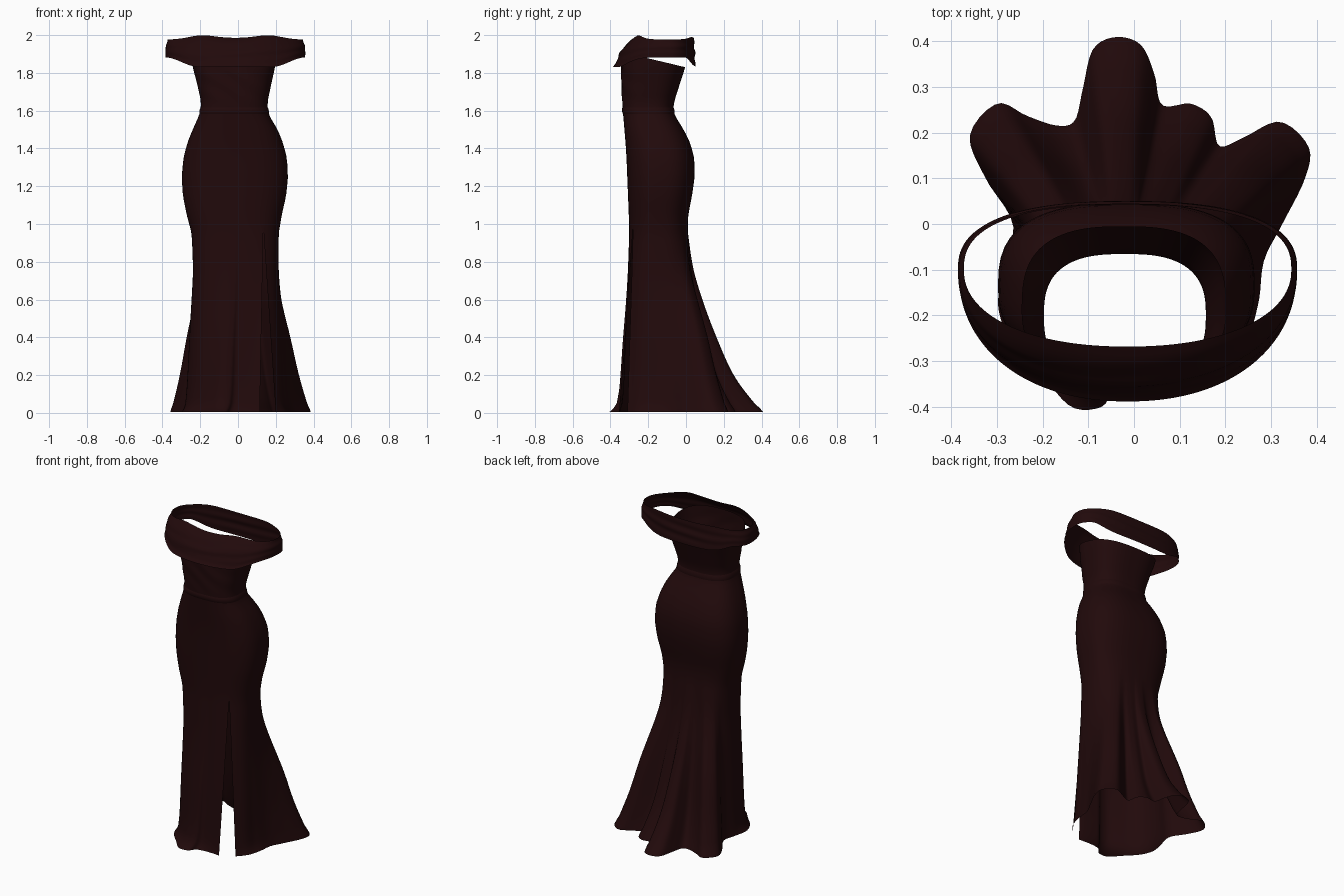
import bpy, bmesh, math
from mathutils import Vector

if "Cube" in bpy.data.objects:
    bpy.data.objects.remove(bpy.data.objects["Cube"])

mat = bpy.data.materials.new("dark maroon fabric")
mat.diffuse_color = (0.0155, 0.0029, 0.0033, 1)
mat.use_nodes = True
mat.node_tree.nodes["Principled BSDF"].inputs["Base Color"].default_value = mat.diffuse_color

N = 144            # columns around the dress
CX, CY = -0.015, -0.145


def hermite(p0, p1, p2, p3, u):
    return 0.5 * (2*p1 + (p2-p0)*u + (2*p0-5*p1+4*p2-p3)*u*u + (3*p1-p0-3*p2+p3)*u**3)


def lookup(table, z):
    """Linear interpolation in rows (z, values...)."""
    if z <= table[0][0]:
        return table[0][1:]
    for a, b in zip(table, table[1:]):
        if z <= b[0]:
            u = (z - a[0]) / (b[0] - a[0])
            return [p + (q - p) * u for p, q in zip(a[1:], b[1:])]
    return table[-1][1:]


def smooth_lookup(table, z, w=0.01):
    """Lightly smoothed interpolation."""
    s = [lookup(table, z + d * w) for d in (-2, -1, 0, 1, 2)]
    return [sum(v) / 5 for v in zip(*s)]


def step(lo, hi, x):
    u = max(0, min(1, (x - lo) / (hi - lo)))
    return u * u * (3 - 2 * u)


def spow(v, e):
    return math.copysign(abs(v) ** e, v)


def loft(name, rows):
    bm = bmesh.new()
    grid = [[bm.verts.new(p) for p in r] for r in rows]
    for a, b in zip(grid, grid[1:]):
        for i in range(len(a) - 1):
            bm.faces.new((a[i], a[i+1], b[i+1], b[i]))
    bmesh.ops.remove_doubles(bm, verts=bm.verts, dist=1e-5)
    me = bpy.data.meshes.new(name)
    bm.to_mesh(me)
    bm.free()
    me.materials.append(mat)
    ob = bpy.data.objects.new(name, me)
    bpy.context.collection.objects.link(ob)
    for p in me.polygons:
        p.use_smooth = True


# body outline: z, x min, x max, y front, y back
BODY = [(0.75, -.232, .208, -.300, .005), (0.95, -.245, .215, -.300, .008),
        (1.05, -.272, .232, -.303, .012), (1.15, -.292, .255, -.307, .032),
        (1.25, -.298, .265, -.311, .046), (1.35, -.289, .259, -.315, .044),
        (1.43, -.268, .238, -.320, .022), (1.50, -.240, .210, -.326, -.012),
        (1.56, -.212, .172, -.331, -.052), (1.60, -.198, .157, -.335, -.068),
        (1.65, -.196, .157, -.338, -.062), (1.75, -.218, .178, -.342, -.030),
        (1.83, -.240, .196, -.344, -.004), (1.92, -.252, .208, -.335, .010)]


def body_point(z, ang, grow=0.0):
    x0, x1, y0, y1 = smooth_lookup(BODY, z)
    a, b, n = (x1-x0)/2 + grow, (y1-y0)/2 + grow, 2.7
    c, s = math.cos(ang), math.sin(ang)
    r = (abs(c/a)**n + abs(s/b)**n) ** (-1/n)
    return Vector(((x0+x1)/2 + r*c, (y0+y1)/2 + r*s, z))


# hem outline, from the right edge of the slit round the back to its left edge
HEM = [(.20, -.31), (.25, -.25), (.275, -.17), (.285, -.08), (.325, .00), (.375, .10),
       (.383, .17), (.32, .225), (.24, .19), (.187, .172), (.17, .235), (.125, .265),
       (.062, .262), (.045, .33), (.015, .395), (-.04, .412), (-.09, .385),
       (-.112, .30), (-.13, .228), (-.17, .217), (-.235, .238), (-.30, .265),
       (-.36, .195), (-.325, .10), (-.265, .00), (-.285, -.10), (-.30, -.18),
       (-.27, -.26), (-.20, -.34), (-.14, -.405), (-.075, -.405), (-.04, -.365),
       (.03, -.352), (.115, -.355)]
hem = []
for i in range(N + 1):
    f = i / N * (len(HEM) - 1)
    k = min(int(f), len(HEM) - 2)
    P = [Vector(HEM[max(0, min(len(HEM)-1, k+d))]) for d in (-1, 0, 1, 2)]
    hem.append(hermite(*P, f - k))

# polar angle of each hem column, stretched so the slit closes higher up
raw = []
for p in hem:
    a = math.atan2(p.y - CY, p.x - CX)
    while raw and a < raw[-1] - math.pi:
        a += 2 * math.pi
    raw.append(a)
SLIT = math.radians(-42)
angs = [SLIT + (a - raw[0]) / (raw[-1] - raw[0]) * 2 * math.pi for a in raw]

# how far the skirt has flared at each height: z, back, side lobes, front
FLARE = [(0, 1, 1, 1), (.02, .96, .97, .78), (.05, .88, .91, .60), (.12, .74, .82, .48),
         (.2, .60, .72, .42), (.3, .485, .62, .36), (.4, .385, .53, .30), (.5, .285, .41, .22),
         (.6, .20, .29, .15), (.7, .12, .17, .09), (.8, .06, .08, .05), (.97, 0, 0, 0)]
zs = [.004, .012, .025, .05, .08, .12, .16] + [.2 + .04*i for i in range(35)] + [1.585, 1.60]
rows = []
for z in zs:
    back, lobe, front = smooth_lookup(FLARE, z, .03 * step(0, .3, z)) if z < .9 else lookup(FLARE, z)
    row = []
    for i, h in enumerate(hem):
        ws = step(.15, .28, abs(h.x))
        wf = step(-.05, -.22, h.y)
        t = (back + (lobe - back) * ws) * (1 - wf) + front * wf
        edge = max(0, 1 - min(i, N - i) / 8)
        t += edge * max(0, max(0, (.98 - z) / .98) - t)
        row.append(body_point(z, angs[i]).lerp(Vector((h.x, h.y, z)), t))
    rows.append(row)
loft("skirt", rows)

# waist seam
circle = [2 * math.pi * i / N for i in range(N + 1)]
loft("waist_seam", [[body_point(z, a, g) for a in circle] for z, g in
                    ((1.583, 0), (1.59, .003), (1.60, .004), (1.61, .003), (1.617, 0))])

# bodice: top edge slopes up to the front, soft diagonal folds on the front
rows = []
for k in range(19):
    v = k / 18
    row = []
    for a in circle:
        y = body_point(1.85, a).y
        z = 1.60 + v * (1.83 - .23 * y - 1.60)
        front = max(0, -math.sin(a))
        fold = .002 * front * math.sin(60 * (z + .12 * math.cos(a))) * math.sin(math.pi * v)
        row.append(body_point(z, a, fold))
    rows.append(row)
loft("bodice", rows)

# off-shoulder band: leans inward at the front top, hangs round the arms and back
FRONT = [(0, .168), (.1, .195), (.3, .228), (.5, .248), (.75, .266), (.9, .272), (1, .288)]
rows = []
for k in range(17):
    v = k / 16
    row = []
    for a in circle:
        c, s = math.cos(a), math.sin(a)
        ripple = .004 * math.sin(v * 15 + 2.5 * c) * math.sin(math.pi * v) * (1 - .7 * abs(c))
        e = .80 if s > 0 else .92
        hx = .358 + .012 * step(0, .5, v) + ripple
        depth = (.142 + .008 * v if s > 0 else lookup(FRONT, v)[0]) + ripple
        x = -.014 + hx * spow(c, e)
        y = -.10 + depth * spow(s, e)
        side = step(.5, 1, abs(c))
        ztop = 1.985 + .014 * math.exp(-((abs(c) - .45) / .25) ** 2) * (1 if s < 0 else .3)
        ztop -= .008 * side
        zbot = 1.832 + .05 * side
        if s > 0:
            zbot = 1.882 - .047 * step(.55, 1, s)
        row.append(Vector((x, y, ztop + (zbot - ztop) * v)))
    rows.append(row)
loft("shoulder_band", rows)
